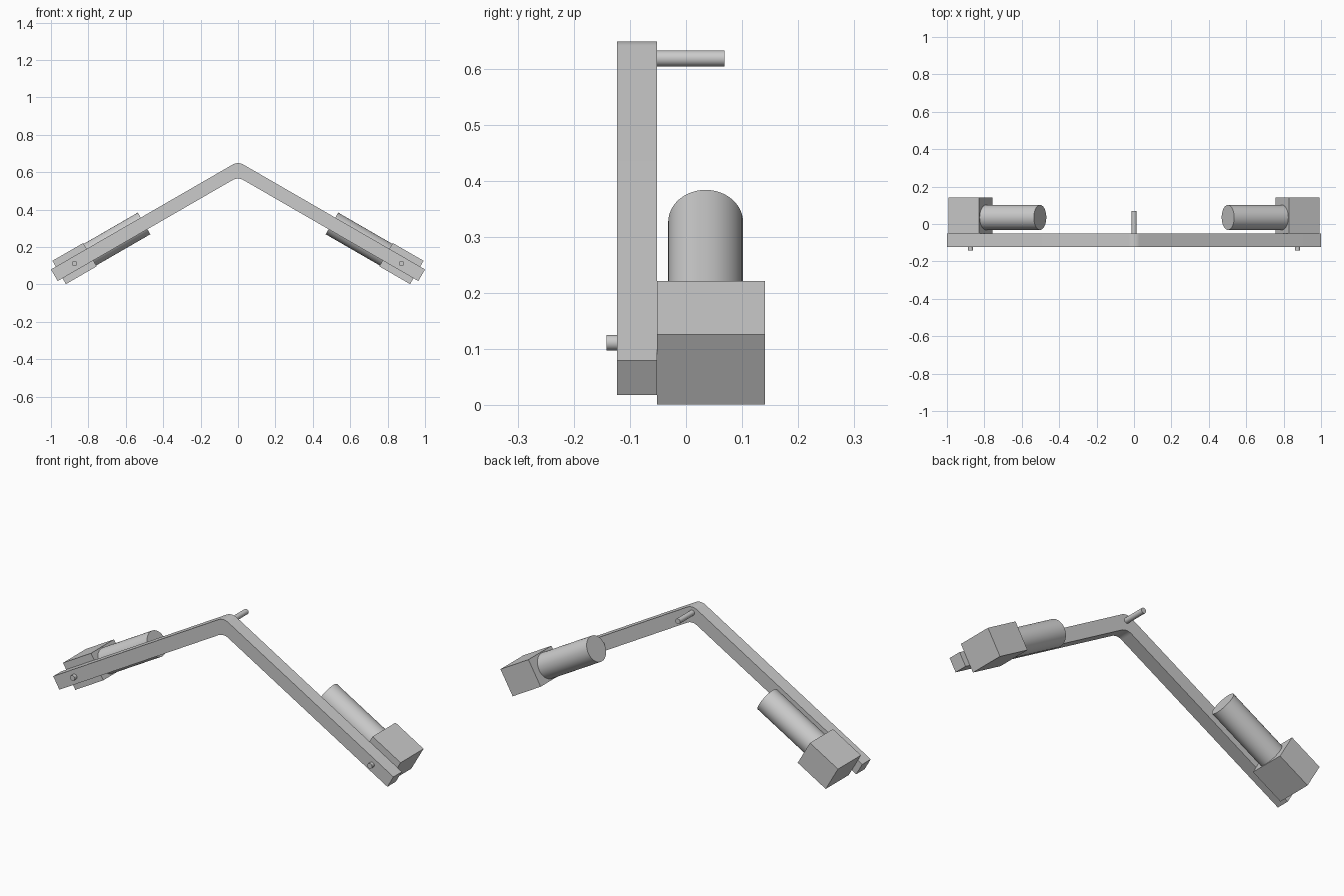
import bpy, bmesh
from math import sin, cos, pi, radians
from mathutils import Matrix, Vector

if "Cube" in bpy.data.objects:
    bpy.data.objects.remove(bpy.data.objects["Cube"])

SLOPE = radians(30)
ARM_END = Vector((0.982, 0, 0.049))       # centre of the left arm's end
FRONT, BACK = -0.123, -0.052              # depth of the bent bar
WIDTH = 0.0716
BEND = 0.058

grey = bpy.data.materials.new("plain grey")
grey.use_nodes = True
colour = (0.6, 0.6, 0.6, 1)
grey.diffuse_color = colour
grey.node_tree.nodes["Principled BSDF"].inputs["Base Color"].default_value = colour


def finish(name, bm):
    bmesh.ops.recalc_face_normals(bm, faces=bm.faces)
    mesh = bpy.data.meshes.new(name)
    bm.to_mesh(mesh)
    bm.free()
    mesh.materials.append(grey)
    obj = bpy.data.objects.new(name, mesh)
    bpy.context.collection.objects.link(obj)
    bpy.ops.object.select_all(action='DESELECT')
    obj.select_set(True)
    bpy.context.view_layer.objects.active = obj
    bpy.ops.object.shade_smooth_by_angle(angle=radians(30))
    return obj


def along_arm(side, distance, y):
    """Point on an arm's centre line, measured up from its end."""
    x = ARM_END.x - distance * cos(SLOPE)
    return Vector((side * x, y, ARM_END.z + distance * sin(SLOPE)))


def rod(name, start, end, radius):
    axis = end - start
    turn = axis.to_track_quat('Z', 'Y').to_matrix().to_4x4()
    bm = bmesh.new()
    bmesh.ops.create_cone(bm, cap_ends=True, segments=48, radius1=radius,
                          radius2=radius, depth=axis.length,
                          matrix=Matrix.Translation((start + end) / 2) @ turn)
    return finish(name, bm)


def bent_edge(offset):
    """One edge of the bar, from right end to left end, with a rounded bend."""
    ex = ARM_END.x + offset * sin(SLOPE)
    ez = ARM_END.z + offset * cos(SLOPE)
    peak = ez + ex * sin(SLOPE) / cos(SLOPE)
    centre = peak - BEND / cos(SLOPE)
    steps = 16
    arc = [(BEND * sin(a), centre + BEND * cos(a))
           for a in (SLOPE * (2 * i / steps - 1) for i in range(steps + 1))]
    return [(-ex, ez)] + arc + [(ex, ez)]


# Bent bar
bm = bmesh.new()
outline = bent_edge(WIDTH / 2) + bent_edge(-WIDTH / 2)[::-1]
face = bm.faces.new([bm.verts.new((x, FRONT, z)) for x, z in outline])
moved = bmesh.ops.extrude_face_region(bm, geom=[face], use_keep_orig=True)["geom"]
bmesh.ops.translate(bm, vec=(0, BACK - FRONT, 0),
                    verts=[v for v in moved if isinstance(v, bmesh.types.BMVert)])
finish("bent_bar", bm)

# Pin behind the bend
rod("bend_pin", Vector((0, BACK, 0.618)), Vector((0, 0.069, 0.618)), 0.0142)

# Gearbox, motor and shaft on each arm
for side, label in ((1, "left"), (-1, "right")):
    bm = bmesh.new()
    place = (Matrix.Translation(along_arm(side, 0.125, 0.0445))
             @ Matrix.Rotation(side * SLOPE, 4, 'Y')
             @ Matrix.Diagonal((0.19, 0.193, 0.144, 1)))
    bmesh.ops.create_cube(bm, size=1, matrix=place)
    finish(label + "_gearbox", bm)
    rod(label + "_motor", along_arm(side, 0.22, 0.035),
        along_arm(side, 0.554, 0.035), 0.0668)
    rod(label + "_shaft", along_arm(side, 0.125, FRONT),
        along_arm(side, 0.125, -0.142), 0.0138)
